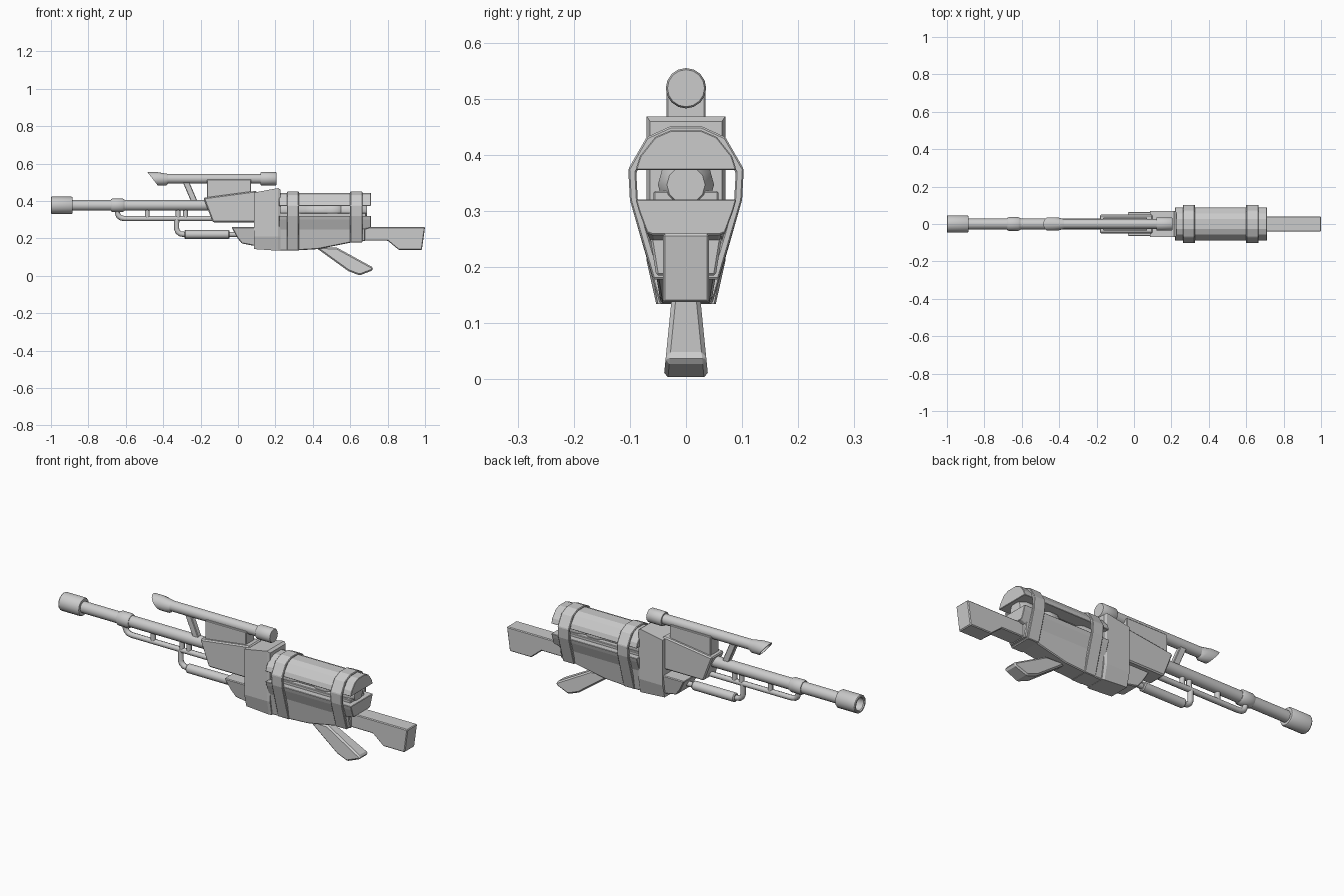
import bpy, bmesh, math

if "Cube" in bpy.data.objects:
    bpy.data.objects.remove(bpy.data.objects["Cube"])


def finish(name, bm, bevel=0, smooth=False):
    bmesh.ops.remove_doubles(bm, verts=bm.verts, dist=1e-5)
    bmesh.ops.recalc_face_normals(bm, faces=bm.faces)
    me = bpy.data.meshes.new(name)
    bm.to_mesh(me)
    bm.free()
    ob = bpy.data.objects.new(name, me)
    bpy.context.collection.objects.link(ob)
    if bevel:
        m = ob.modifiers.new("bevel", 'BEVEL')
        m.width, m.segments, m.limit_method = bevel, 1, 'ANGLE'
    if smooth:
        bpy.ops.object.select_all(action='DESELECT')
        ob.select_set(True)
        bpy.context.view_layer.objects.active = ob
        bpy.ops.object.shade_smooth_by_angle(angle=math.radians(35))
    return ob


def bridge(bm, a, b):
    n = len(a)
    for i in range(n):
        j = (i + 1) % n
        bm.faces.new((a[i], a[j], b[j], b[i]))


def side_prism(name, pts, w_at, bevel=0):
    """x/z outline extruded in y; w_at(z) is the half width."""
    bm = bmesh.new()
    a, b = ([bm.verts.new((x, s * w_at(z), z)) for x, z in pts] for s in (-1, 1))
    bm.faces.new(a)
    bm.faces.new(b)
    bridge(bm, a, b)
    return finish(name, bm, bevel)


def mirror(half):
    """Half outline (y, z), listed top to bottom, closed across y = 0."""
    return half + [(-y, z) for y, z in reversed(half)]


def loft(name, sections, bevel=0):
    bm = bmesh.new()
    loops = [[bm.verts.new((x, y, z)) for y, z in mirror(h)] for x, h in sections]
    for a, b in zip(loops, loops[1:]):
        bridge(bm, a, b)
    bm.faces.new(loops[0])
    bm.faces.new(loops[-1])
    return finish(name, bm, bevel)


def band(name, x0, x1, half, scale=0.86):
    """Hollow strap following a y/z outline."""
    pts = mirror(half)
    zc = 0.33
    bm = bmesh.new()
    loops = []
    for x, s in ((x0, 1), (x1, 1), (x1, scale), (x0, scale)):
        loops.append([bm.verts.new((x, y * s, zc + (z - zc) * s)) for y, z in pts])
    for k in range(4):
        bridge(bm, loops[k], loops[(k + 1) % 4])
    return finish(name, bm, 0.003)


def lathe(name, prof, zc, n=16):
    """(x, radius) profile turned round an x axis at height zc."""
    bm = bmesh.new()
    loops = []
    for x, r in prof:
        loops.append([bm.verts.new((x, r * math.sin(2 * math.pi * i / n),
                                    zc + r * math.cos(2 * math.pi * i / n))) for i in range(n)])
    for a, b in zip(loops, loops[1:]):
        bridge(bm, a, b)
    bm.faces.new(loops[0])
    bm.faces.new(loops[-1])
    return finish(name, bm, 0, True)


def pipe(name, pts, r):
    cu = bpy.data.curves.new(name, 'CURVE')
    cu.dimensions = '3D'
    cu.bevel_depth, cu.bevel_resolution, cu.use_fill_caps = r, 2, True
    sp = cu.splines.new('POLY')
    sp.points.add(len(pts) - 1)
    for p, (x, z) in zip(sp.points, pts):
        p.co = (x, 0, z, 1)
    ob = bpy.data.objects.new(name, cu)
    bpy.context.collection.objects.link(ob)
    return ob


# Barrel, collar and hollow muzzle
BZ = 0.377
lathe("barrel", [(-0.89, 0.029), (0.0, 0.029)], BZ)
lathe("barrel_collar", [(-0.678, 0.033), (-0.67, 0.037), (-0.618, 0.037), (-0.608, 0.031)], BZ)
lathe("muzzle", [(-0.92, 0.03), (-0.995, 0.032), (-1.0, 0.036), (-1.0, 0.043), (-0.996, 0.046),
                 (-0.89, 0.046), (-0.884, 0.042), (-0.884, 0.027)], BZ)

# Scope with slanted hood
SZ = 0.519
lathe("scope_tube", [(-0.42, 0.026), (0.14, 0.026)], SZ)
lathe("scope_eyepiece", [(0.12, 0.033), (0.125, 0.036), (0.2, 0.036), (0.205, 0.033)], SZ)
hood = lathe("scope_hood", [(-0.42, 0.026), (-0.457, 0.029), (-0.457, 0.036),
                            (-0.41, 0.036), (-0.375, 0.026)], SZ)
for v in hood.data.vertices:
    if v.co.x < -0.405:
        v.co.x -= (v.co.z - SZ) * 0.78
side_prism("scope_mount", [(-0.165, 0.515), (0.07, 0.515), (0.07, 0.435), (-0.165, 0.4)],
           lambda z: 0.035, 0.003)
side_prism("scope_strut", [(-0.295, 0.5), (-0.26, 0.5), (-0.215, 0.395), (-0.25, 0.395)],
           lambda z: 0.014, 0.003)

# Receiver and main block
side_prism("receiver", [(-0.185, 0.417), (0.1, 0.455), (0.1, 0.286), (-0.135, 0.286)],
           lambda z: 0.05, 0.006)
loft("main_block", [(0.085, [(0.07, 0.445), (0.07, 0.21), (0.053, 0.143)]),
                    (0.215, [(0.07, 0.469), (0.07, 0.21), (0.053, 0.134)]),
                    (0.228, [(0.064, 0.46), (0.064, 0.21), (0.05, 0.134)])])

# Lower body and stock
taper = lambda z: 0.045 + (z - 0.135) * 0.16
side_prism("lower_body", [(-0.035, 0.26), (0.68, 0.26), (0.68, 0.185), (0.64, 0.185), (0.43, 0.143),
                          (0.3, 0.135), (0.22, 0.135), (0.02, 0.173), (-0.005, 0.205)], taper, 0.004)
side_prism("stock", [(0.6, 0.26), (1.0, 0.26), (0.983, 0.138), (0.86, 0.138), (0.8, 0.188),
                     (0.6, 0.188)], lambda z: 0.041, 0.004)

# Magazine: upper and lower shells round a core
upper = [(0.027, 0.444), (0.055, 0.432), (0.082, 0.398), (0.09, 0.373)]
loft("magazine_upper_shell", [(0.22, upper), (0.71, upper)], 0.002)
lower = [(0.09, 0.321), (0.084, 0.3), (0.064, 0.25), (0.058, 0.235)]
low_end = [(0.09, 0.321), (0.084, 0.3), (0.07, 0.262), (0.06, 0.258)]
loft("magazine_lower_shell", [(0.22, lower), (0.64, lower), (0.71, low_end)], 0.002)
lathe("magazine_core", [(0.22, 0.05), (0.33, 0.05), (0.36, 0.036), (0.46, 0.036), (0.48, 0.05),
                        (0.53, 0.05), (0.55, 0.036), (0.6, 0.05), (0.66, 0.05), (0.69, 0.034)],
      0.347, 12)
loft("core_tray", [(0.22, [(0.058, 0.336), (0.058, 0.315)]),
                   (0.685, [(0.058, 0.336), (0.058, 0.315)])], 0.003)

# Straps
top = [(0.028, 0.451), (0.07, 0.432), (0.103, 0.375), (0.1, 0.32)]
band("front_strap", 0.262, 0.325, top + [(0.047, 0.135)])
band("rear_strap", 0.6, 0.665, top + [(0.058, 0.178)])

# Grip lever, wider towards its foot
side_prism("grip_lever", [(0.41, 0.155), (0.59, 0.025), (0.645, 0.004), (0.655, 0.004), (0.722, 0.03),
                          (0.722, 0.045), (0.53, 0.15)],
           lambda z: 0.04 - max(z - 0.0, 0) * 0.1, 0.008)

# Under-barrel tubes, posts and canister
pipe("gas_tube", [(-0.645, 0.36), (-0.645, 0.335), (-0.638, 0.319), (-0.625, 0.309), (-0.605, 0.306),
                  (-0.1, 0.306)], 0.014)
for i, x in enumerate((-0.485, -0.32, -0.28)):
    pipe(f"tube_post_{i + 1}", [(x, 0.36), (x, 0.306)], 0.013)
pipe("feed_tube", [(-0.328, 0.31), (-0.328, 0.25), (-0.322, 0.235), (-0.308, 0.224), (-0.285, 0.221),
                   (0.03, 0.221)], 0.014)
lathe("canister", [(-0.287, 0.019), (-0.282, 0.023), (-0.05, 0.023), (-0.045, 0.019)], 0.221)
